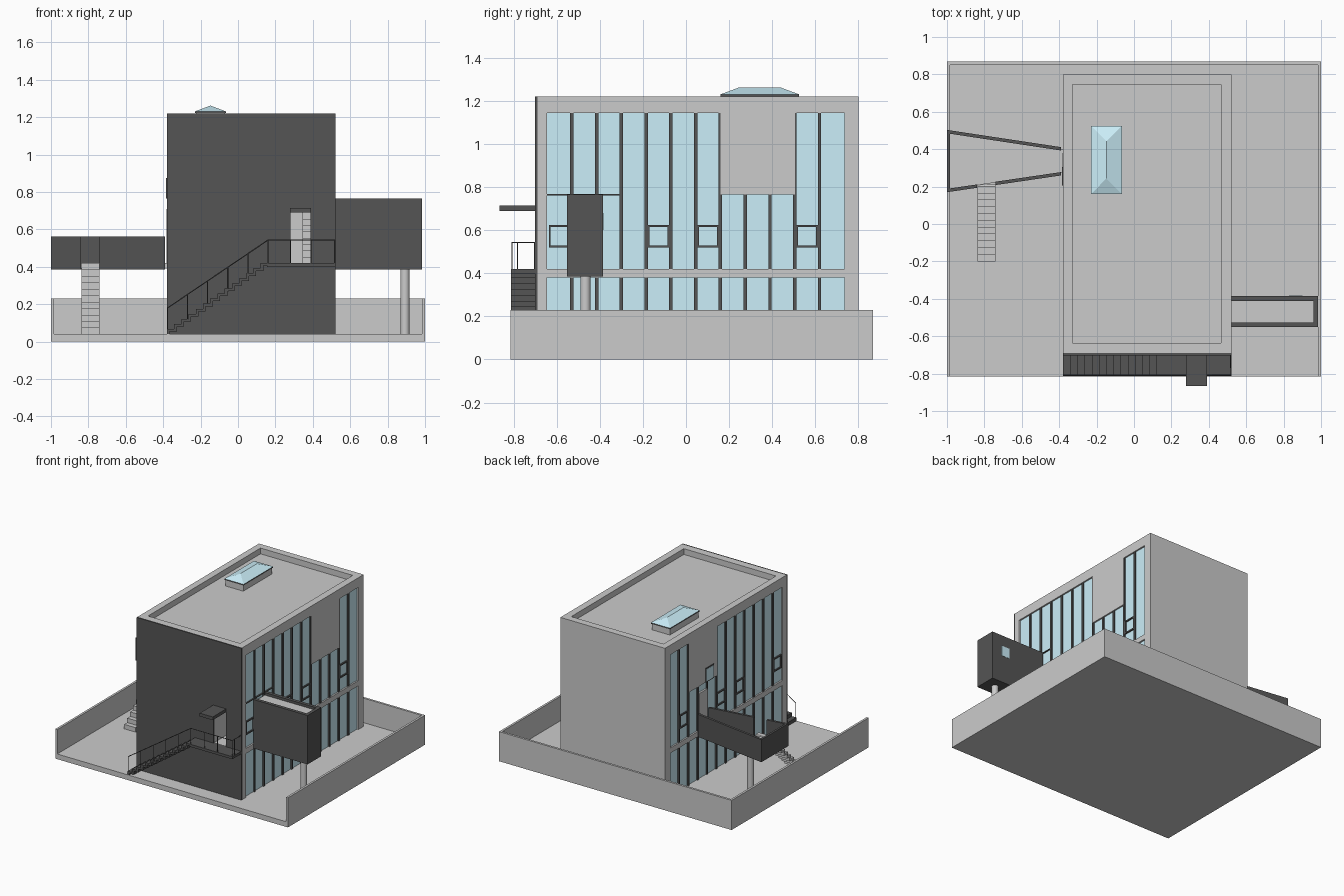
import bpy, bmesh
from mathutils import Vector

if "Cube" in bpy.data.objects:
    bpy.data.objects.remove(bpy.data.objects["Cube"])


def material(name, rgb):
    m = bpy.data.materials.new(name)
    m.diffuse_color = (*rgb, 1)
    m.use_nodes = True
    m.node_tree.nodes["Principled BSDF"].inputs["Base Color"].default_value = m.diffuse_color
    return m


DARK = material("dark_cladding", (0.09, 0.09, 0.09))
GLASS = material("glass", (0.6, 0.86, 0.95))


def finish(name, bm, mat=None):
    bmesh.ops.recalc_face_normals(bm, faces=bm.faces)
    me = bpy.data.meshes.new(name)
    bm.to_mesh(me)
    bm.free()
    ob = bpy.data.objects.new(name, me)
    bpy.context.collection.objects.link(ob)
    if mat:
        me.materials.append(mat)
    return ob


def boxes(name, specs, mat=None):
    """One object from boxes given as (x0, x1, y0, y1, z0, z1)."""
    bm = bmesh.new()
    for x0, x1, y0, y1, z0, z1 in specs:
        vs = bmesh.ops.create_cube(bm, size=1)["verts"]
        for v in vs:
            v.co = ((x0 + x1) / 2 + v.co.x * (x1 - x0),
                    (y0 + y1) / 2 + v.co.y * (y1 - y0),
                    (z0 + z1) / 2 + v.co.z * (z1 - z0))
    return finish(name, bm, mat)


def prism(name, pts, axis, a, b, mat=None):
    """Extrude a 2D outline along an axis from a to b."""
    put = {"x": lambda u, v, w: (w, u, v), "y": lambda u, v, w: (u, w, v),
           "z": lambda u, v, w: (u, v, w)}[axis]
    bm = bmesh.new()
    lo, hi = ([bm.verts.new(put(u, v, w)) for u, v in pts] for w in (a, b))
    n = len(pts)
    bm.faces.new(lo)
    bm.faces.new(hi)
    for i in range(n):
        bm.faces.new((lo[i], lo[(i + 1) % n], hi[(i + 1) % n], hi[i]))
    return finish(name, bm, mat)


def flight(u0, v0, u1, v1, n, d):
    """Folded-plate stair outline rising from (u0, v0) to (u1, v1)."""
    t, r = (u1 - u0) / n, (v1 - v0) / n
    top = []
    for i in range(n):
        top += [(u0 + i * t, v0 + i * r), (u0 + i * t, v0 + (i + 1) * r)]
    top.append((u1, v1))
    return top + [(u + d, max(v - d, v0)) for u, v in reversed(top[1:])] + [(u0 + d, v0)]


def column(name, x, y, r, z0, z1):
    bpy.ops.mesh.primitive_cylinder_add(vertices=24, radius=r, depth=z1 - z0,
                                        location=(x, y, (z0 + z1) / 2))
    bpy.context.object.name = name
    bpy.ops.object.shade_smooth_by_angle()


def rods(name, paths, r=0.003):
    cu = bpy.data.curves.new(name, "CURVE")
    cu.dimensions = "3D"
    cu.bevel_depth, cu.bevel_resolution = r, 0
    for p in paths:
        s = cu.splines.new("POLY")
        s.points.add(len(p) - 1)
        for pt, co in zip(s.points, p):
            pt.co = (*co, 1)
    cu.materials.append(DARK)
    bpy.context.collection.objects.link(bpy.data.objects.new(name, cu))


def cut(ob, cutter):
    cutter.hide_render = True
    m = ob.modifiers.new("cut", "BOOLEAN")
    m.operation, m.object, m.solver = "DIFFERENCE", cutter, "EXACT"
    bpy.context.view_layer.objects.active = ob
    bpy.ops.object.modifier_apply(modifier=m.name)


# Plot: slab and three low boundary walls
boxes("ground_slab", [(-1, 1, -0.815, 0.868, 0, 0.04)])
boxes("boundary_walls", [(-1, -0.983, -0.815, 0.868, 0.04, 0.23),
                         (0.983, 1, -0.815, 0.868, 0.04, 0.23),
                         (-0.983, 0.983, 0.851, 0.868, 0.04, 0.23)])

# Main block with roof recess, dark front and open doorway
core = boxes("building_core", [(-0.36, 0.5, -0.69, 0.8, 0.04, 1.22)])
front = boxes("front_cladding", [(-0.38, 0.52, -0.702, -0.69, 0.04, 1.22)], DARK)
roof_cut = boxes("roof_cutter", [(-0.328, 0.465, -0.637, 0.745, 1.175, 1.3)])
door_cut = boxes("door_cutter", [(0.28, 0.388, -0.8, -0.3, 0.42, 0.69)])
cut(core, roof_cut)
cut(core, door_cut)
cut(front, door_cut)
for c in (roof_cut, door_cut):
    bpy.data.objects.remove(c)
prism("inner_stair", flight(-0.6, 0.42, -0.3, 0.69, 8, 0.01), "x", 0.345, 0.388)

# Glazed side facades, same layout on both sides
Y0, P = -0.645, 0.115
line = lambda k: Y0 + P * k
YE = line(12)
for s, side in ((1, "right"), (-1, "left")):
    def X(depth, thick, s=s):
        a = (0.52 if s > 0 else -0.38) - s * depth
        return tuple(sorted((a, a - s * thick)))
    wall, pane, bar = X(0, 0.02), X(0.012, 0.01), X(0.002, 0.015)
    boxes(side + "_facade", [wall + r for r in (
        (-0.69, Y0, 0.04, 1.22), (YE, 0.8, 0.04, 1.22), (Y0, YE, 1.145, 1.22),
        (Y0, YE, 0.38, 0.42), (line(7), line(10), 0.765, 1.145))])
    boxes(side + "_glass", [pane + r for r in (
        (Y0, YE, 0.04, 0.38), (Y0, line(7), 0.42, 1.145),
        (line(7), line(10), 0.42, 0.765), (line(10), YE, 0.42, 1.145))], GLASS)
    bars = []
    for k in range(1, 12):
        y = line(k)
        top = 0.765 if k in (8, 9) else 1.145
        bars += [bar + (y - 0.008, y + 0.008, 0.04, 0.38),
                 bar + (y - 0.008, y + 0.008, 0.42, top)]
    # opening casements in some panes
    for k in (0, 4, 6, 10):
        a, b = line(k) + 0.008, line(k + 1) - 0.008
        bars += [bar + r for r in ((a, b, 0.52, 0.53), (a, b, 0.615, 0.625),
                                   (a, a + 0.008, 0.53, 0.615), (b - 0.008, b, 0.53, 0.615))]
    if s > 0:
        bars.append(bar + (Y0, line(3), 0.762, 0.768))
    boxes(side + "_mullions", bars, DARK)
boxes("balcony_door", [(-0.383, -0.362, line(8) + 0.01, line(9) - 0.01, 0.42, 0.71)])
boxes("small_window_frame", [(-0.384, -0.37, 0.205, 0.305, 0.765, 0.875)], DARK)
boxes("small_window", [(-0.386, -0.37, 0.213, 0.297, 0.773, 0.867)], GLASS)

# Skylight: curb, dark frame, hipped glass
sx0, sx1, sy0, sy1 = -0.23, -0.065, 0.16, 0.525
boxes("skylight_curb", [(sx0 + 0.005, sx1 - 0.005, sy0 + 0.005, sy1 - 0.005, 1.175, 1.222)])
boxes("skylight_frame", [(sx0, sx1, sy0, sy1, 1.222, 1.231)], DARK)
bm = bmesh.new()
xm = (sx0 + sx1) / 2
for p in ((sx0, sy0, 1.231), (sx1, sy0, 1.231), (sx1, sy1, 1.231), (sx0, sy1, 1.231),
          (xm, sy0 + 0.083, 1.262), (xm, sy1 - 0.083, 1.262)):
    bm.verts.new(p)
bmesh.ops.convex_hull(bm, input=bm.verts)
finish("skylight_glass", bm, GLASS)

# Projecting box on the right, with rim, roof, window and column
bx0, bx1, by0, by1, w = 0.518, 0.985, -0.552, -0.385, 0.026
boxes("right_box", [(bx0, bx1, by0, by1, 0.385, 0.735),
                    (bx0, bx1, by0, by0 + w, 0.735, 0.765),
                    (bx0, bx1, by1 - w, by1, 0.735, 0.765),
                    (bx1 - w, bx1, by0 + w, by1 - w, 0.735, 0.765)], DARK)
boxes("right_box_roof", [(bx0, bx1 - w, by0 + w, by1 - w, 0.735, 0.745)])
boxes("right_box_window", [(0.83, 0.9, by1 - 0.01, by1 + 0.002, 0.6, 0.68)], GLASS)
column("right_column", 0.893, -0.467, 0.024, 0.04, 0.39)

# Tapered balcony on the left, open where its stair arrives
prism("balcony_floor", [(-0.99, 0.185), (-0.38, 0.275), (-0.38, 0.4), (-0.99, 0.49)],
      "z", 0.39, 0.42)


def strip(name, p, q, t):
    """Wall between two plan points, thickened by t in y."""
    prism(name, [p, q, (q[0], q[1] + t), (p[0], p[1] + t)], "z", 0.387, 0.562, DARK)


fy = lambda x: 0.17 + (x + 1) * 0.147
strip("balcony_back_wall", (-1, 0.485), (-0.39, 0.393), 0.018)
strip("balcony_front_wall", (-0.74, fy(-0.74)), (-0.39, fy(-0.39)), 0.018)
strip("balcony_front_return", (-1, fy(-1)), (-0.84, fy(-0.84)), 0.018)
strip("balcony_end_wall", (-1, 0.175), (-0.984, 0.175), 0.322)
column("balcony_column", -0.79, 0.335, 0.024, 0.04, 0.4)
prism("balcony_stair", flight(-0.2, 0.04, 0.2, 0.42, 11, 0.014), "x", -0.838, -0.74)

# Front stair, landing, door canopy
prism("front_stair", flight(-0.38, 0.04, 0.16, 0.42, 14, 0.014), "y", -0.812, -0.7, DARK)
boxes("landing", [(0.155, 0.52, -0.812, -0.7, 0.4, 0.42)], DARK)
boxes("door_canopy", [(0.278, 0.39, -0.867, -0.7, 0.69, 0.715)], DARK)

# Front railing: handrail, posts and end return
ry, z_stair = -0.808, lambda x: 0.04 + (x + 0.38) * 0.38 / 0.54
rail = [[(-0.377, ry, 0.05), (-0.377, ry, 0.18), (0.16, ry, 0.543), (0.517, ry, 0.543),
         (0.517, -0.7, 0.543)], [(0.517, ry, 0.42), (0.517, ry, 0.543)],
        [(0.517, -0.782, 0.42), (0.517, -0.782, 0.543)],
        [(0.517, -0.703, 0.42), (0.517, -0.703, 0.543)]]
for i in range(1, 6):
    x = -0.377 + i * 0.1074
    rail.append([(x, ry, z_stair(x)), (x, ry, 0.18 + (x + 0.377) * 0.676)])
for x in (0.28, 0.39):
    rail.append([(x, ry, 0.42), (x, ry, 0.543)])
rods("front_railing", rail)
